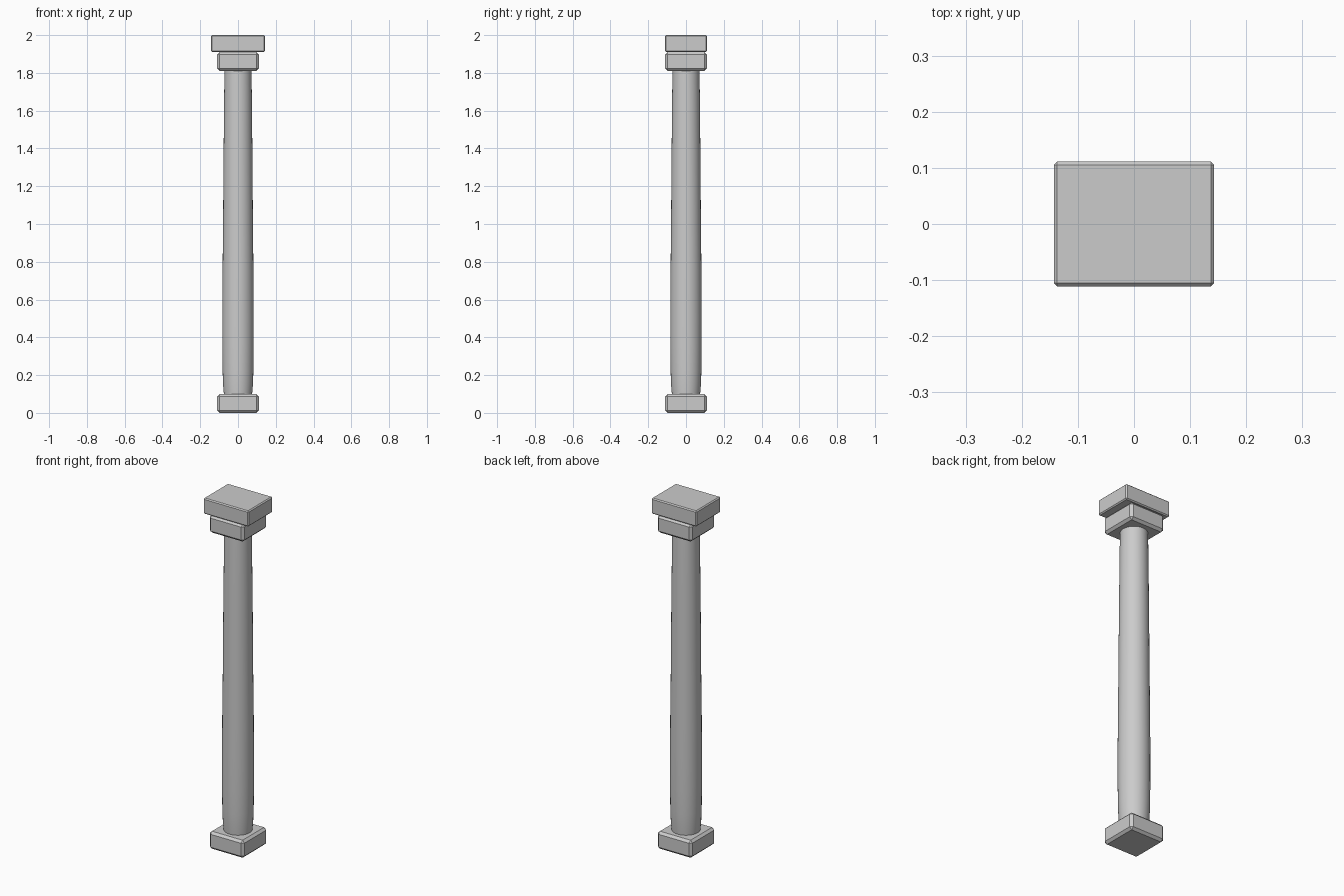
import bpy, bmesh, math

cube = bpy.data.objects.get("Cube")
if cube:
    bpy.data.objects.remove(cube, do_unlink=True)

stone = bpy.data.materials.new("grey stone")
stone.use_nodes = True
GREY = (0.6, 0.6, 0.6, 1)
stone.diffuse_color = GREY
stone.node_tree.nodes["Principled BSDF"].inputs["Base Color"].default_value = GREY


def add_object(name, bm):
    mesh = bpy.data.meshes.new(name)
    bm.to_mesh(mesh)
    bm.free()
    mesh.materials.append(stone)
    obj = bpy.data.objects.new(name, mesh)
    bpy.context.collection.objects.link(obj)
    return obj


def slab(name, width, depth, bottom, top, chamfer):
    """Rectangular block with chamfered edges."""
    bm = bmesh.new()
    bmesh.ops.create_cube(bm, size=1)
    bmesh.ops.scale(bm, vec=(width, depth, top - bottom), verts=bm.verts)
    bmesh.ops.translate(bm, vec=(0, 0, (top + bottom) / 2), verts=bm.verts)
    bmesh.ops.bevel(bm, geom=bm.edges[:], offset=chamfer, segments=1,
                    affect='EDGES', profile=0.5)
    return add_object(name, bm)


def turned(name, profile, sides):
    """Closed round shaft from (radius, height) pairs."""
    bm = bmesh.new()
    rings = []
    for r, z in profile:
        angles = [2 * math.pi * i / sides for i in range(sides)]
        rings.append([bm.verts.new((r * math.cos(a), r * math.sin(a), z)) for a in angles])
    for low, high in zip(rings, rings[1:]):
        for i in range(sides):
            j = (i + 1) % sides
            bm.faces.new((low[i], low[j], high[j], high[i])).smooth = True
    bm.faces.new(rings[0][::-1])
    bm.faces.new(rings[-1])
    return add_object(name, bm)


# Square base and capital, with the wider block on top
slab("base", 0.22, 0.22, 0, 0.1, 0.013)
slab("capital", 0.22, 0.22, 1.81, 1.91, 0.013)
slab("top_block", 0.286, 0.222, 1.91, 2.0, 0.006)

# Gently swelling shaft
turned("shaft", [(0.074, 0.09), (0.079, 0.15), (0.0815, 0.22), (0.083, 0.35),
                 (0.083, 0.5), (0.082, 0.73), (0.079, 1.0), (0.0765, 1.35),
                 (0.073, 1.7), (0.071, 1.82)], 32)
